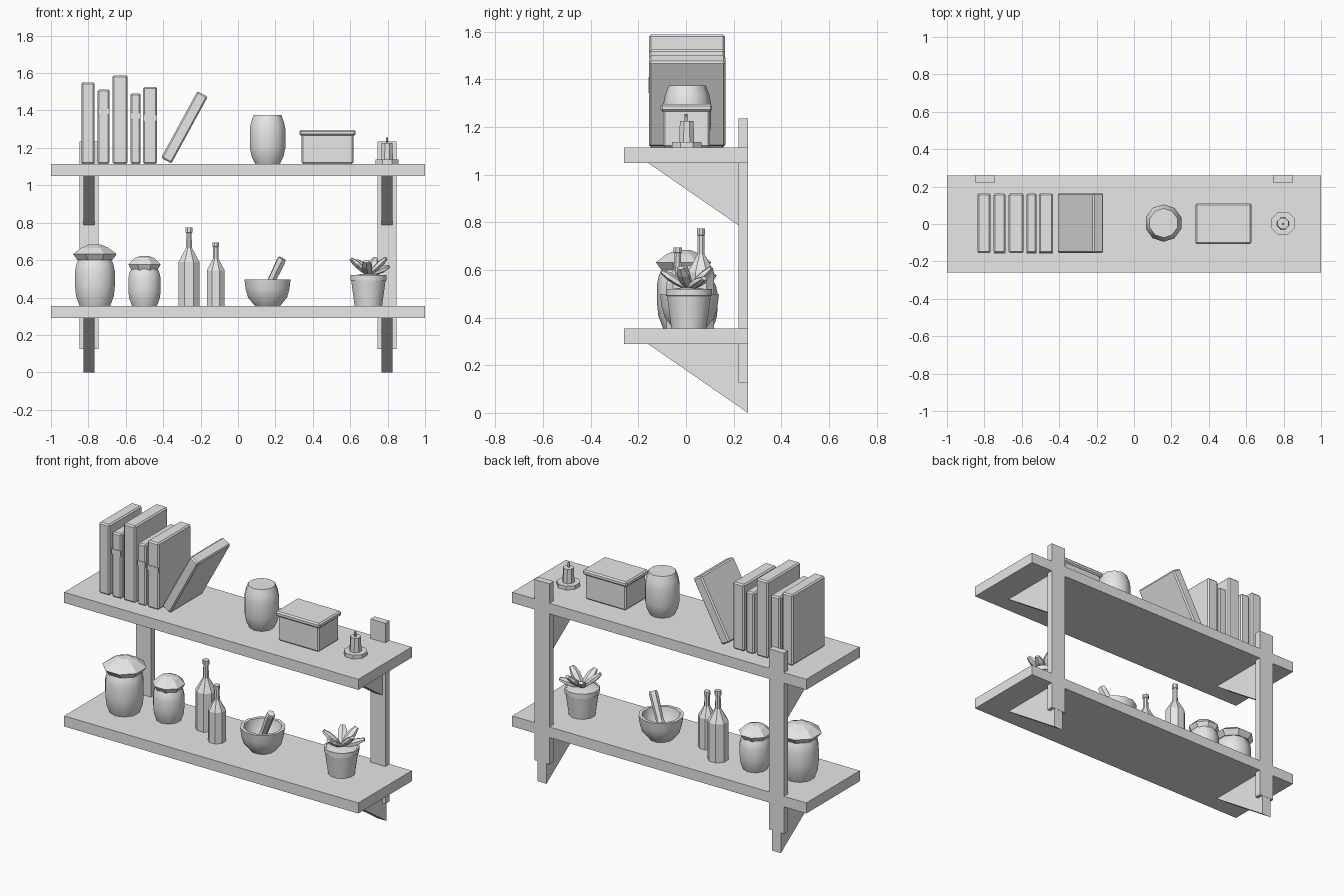
import bpy, bmesh, math
from mathutils import Matrix, Vector

if "Cube" in bpy.data.objects:
    bpy.data.objects.remove(bpy.data.objects["Cube"])

grey = bpy.data.materials.new("plain_grey")
grey.diffuse_color = (0.8, 0.8, 0.8, 1)
grey.use_nodes = True
grey.node_tree.nodes["Principled BSDF"].inputs["Base Color"].default_value = grey.diffuse_color


def finish(name, bm, smooth=None):
    bmesh.ops.recalc_face_normals(bm, faces=bm.faces)
    mesh = bpy.data.meshes.new(name)
    bm.to_mesh(mesh)
    bm.free()
    mesh.materials.append(grey)
    obj = bpy.data.objects.new(name, mesh)
    bpy.context.collection.objects.link(obj)
    if smooth:
        bpy.ops.object.select_all(action='DESELECT')
        obj.select_set(True)
        bpy.context.view_layer.objects.active = obj
        bpy.ops.object.shade_smooth_by_angle(angle=math.radians(smooth))
    return obj


def box(name, lo, hi, bevel=0, rot=0):
    """Axis box from two corners, optionally bevelled and leaned about y."""
    lo, hi = Vector(lo), Vector(hi)
    bm = bmesh.new()
    bmesh.ops.create_cube(bm, size=1)
    bmesh.ops.scale(bm, vec=hi - lo, verts=bm.verts)
    if bevel:
        bmesh.ops.bevel(bm, geom=bm.edges[:], offset=bevel, segments=1, affect='EDGES')
    bmesh.ops.transform(bm, matrix=Matrix.Translation((lo + hi) / 2) @ Matrix.Rotation(rot, 4, 'Y'),
                        verts=bm.verts)
    return finish(name, bm)


def lathe(name, x, y, z, profile, sides, smooth=None, matrix=None):
    """Turn a (radius, height) profile and cap both ends."""
    bm = bmesh.new()
    rings = []
    for r, h in profile:
        rings.append([bm.verts.new((r * math.cos(a), r * math.sin(a), h))
                      for a in (2 * math.pi * (i + 0.5) / sides for i in range(sides))])
    for a, b in zip(rings, rings[1:]):
        for i in range(sides):
            j = (i + 1) % sides
            bm.faces.new((a[i], a[j], b[j], b[i]))
    bm.faces.new(rings[0][::-1])
    bm.faces.new(rings[-1])
    m = Matrix.Translation((x, y, z))
    bmesh.ops.transform(bm, matrix=m @ matrix if matrix else m, verts=bm.verts)
    return finish(name, bm, smooth)


def aim(direction):
    return Vector(direction).to_track_quat('Z', 'Y').to_matrix().to_4x4()


def bracket(name, x, top):
    """Triangular support under a shelf."""
    bm = bmesh.new()
    pts = [(-0.16, top), (0.26, top), (0.26, top - 0.29)]
    face = bm.faces.new([bm.verts.new((x - 0.03, y, z)) for y, z in pts])
    new = bmesh.ops.extrude_face_region(bm, geom=[face])['geom']
    bmesh.ops.translate(bm, vec=(0.06, 0, 0),
                        verts=[v for v in new if isinstance(v, bmesh.types.BMVert)])
    finish(name, bm)


# Shelves, wall posts and brackets
LOW, HIGH = 0.355, 1.115
for label, top in (("lower", LOW), ("upper", HIGH)):
    box(label + "_shelf", (-1, -0.26, top - 0.065), (1, 0.26, top))
for side, s in (("left", -1), ("right", 1)):
    box(side + "_post", (s * 0.797 - 0.051, 0.22, 0.125), (s * 0.797 + 0.051, 0.261, 1.235))
    for label, top in (("lower", LOW), ("upper", HIGH)):
        bracket(f"{side}_{label}_bracket", s * 0.797, top - 0.065)

# Upright books: left, right, top, spine band height
books = [(-0.838, -0.766, 1.55, 0), (-0.75, -0.687, 1.513, 1.395), (-0.671, -0.59, 1.588, 0),
         (-0.575, -0.52, 1.492, 1.37), (-0.508, -0.432, 1.525, 1.36)]
for i, (x0, x1, top, band) in enumerate(books):
    box(f"book_{i + 1}", (x0, -0.155, HIGH), (x1, 0.163, top), 0.008)
    if band:
        box(f"book_band_{i + 1}", (x0 + 0.001, -0.158, band - 0.016),
            (x1 - 0.001, -0.13, band + 0.016))
# Leaning book
box("leaning_book", (-0.318, -0.155, 1.107), (-0.255, 0.165, 1.513), 0.008, math.radians(28.6))

# Upper shelf vase
lathe("vase", 0.158, 0.005, HIGH, [(0.07, 0), (0.09, 0.04), (0.1, 0.085), (0.1, 0.185),
                                   (0.093, 0.22), (0.078, 0.26)], 10, 40)

# Lidded box
box("box_body", (0.34, -0.097, HIGH), (0.617, 0.1, 1.275), 0.008)
box("box_lid", (0.328, -0.107, 1.265), (0.628, 0.11, 1.296), 0.008)

# Candle on a dish
lathe("candle_dish", 0.797, 0.003, HIGH, [(0.067, 0), (0.067, 0.023)], 8)
lathe("candle", 0.797, 0.003, HIGH + 0.02, [(0.034, 0), (0.031, 0.09)], 8)
lathe("candle_wick", 0.797, 0, HIGH + 0.1, [(0.007, 0), (0.006, 0.04)], 6)

# Storage jars with cloth covers
for name, x, y, r, h in (("large_jar", -0.765, -0.01, 0.112, 0.265),
                         ("small_jar", -0.5, 0.042, 0.091, 0.21)):
    lathe(name, x, y, LOW, [(0.77 * r, 0), (0.95 * r, 0.2 * h), (r, 0.4 * h), (r, 0.7 * h),
                            (0.92 * r, 0.85 * h), (0.75 * r, h)], 10, 40)
    c = r + 0.014 if r > 0.1 else r + 0.002
    lathe(name + "_cover", x, y, LOW + h, [(0.8 * c, -0.02), (c, 0.012), (0.62 * c, 0.046),
                                           (0.25 * c, 0.057 if r < 0.1 else 0.064)], 8)

# Bottles
for name, x, y, r, h in (("tall_bottle", -0.262, 0.063, 0.06, 0.42),
                         ("short_bottle", -0.119, -0.035, 0.051, 0.34)):
    lathe(name, x, y, LOW, [(r, 0), (r, 0.56 * h), (0.017, 0.74 * h), (0.015, 0.93 * h),
                            (0.019, 0.935 * h), (0.019, h)], 8)

# Hollow bowl and pestle
lathe("bowl", 0.158, 0.015, LOW, [(0.07, 0), (0.108, 0.045), (0.121, 0.09), (0.128, 0.142),
                                  (0.108, 0.142), (0.098, 0.08), (0.06, 0.035)], 12, 40)
lathe("pestle", 0.14, 0.03, LOW + 0.055, [(0.034, 0), (0.022, 0.06), (0.026, 0.21), (0.022, 0.225)],
      6, None, aim((0.095, -0.045, 0.195)))

# Flower pot and soil
lathe("flower_pot", 0.697, 0.012, LOW, [(0.076, 0), (0.095, 0.135), (0.1, 0.137), (0.1, 0.165),
                                        (0.089, 0.165), (0.087, 0.155)], 12, 35)
lathe("pot_soil", 0.697, 0.012, LOW + 0.15, [(0.088, 0), (0.088, 0.012), (0.03, 0.022)], 12, 35)

# Thick plant leaves fanning out from the soil
leaves = [(-0.8, -0.4, 0.75), (0.85, -0.3, 0.8), (0.85, 0.5, 0.35),
          (-0.1, -1, 0.65), (-0.5, 0.8, 0.65), (0.3, 0.8, 0.75)]
for i, d in enumerate(leaves):
    flat = Matrix.Diagonal((1.0, 0.6, 1, 1))
    lathe(f"leaf_{i + 1}", 0.697, 0.012, LOW + 0.165,
          [(0.012, 0), (0.027, 0.05), (0.03, 0.095), (0.016, 0.135)], 6, None, aim(d) @ flat)
